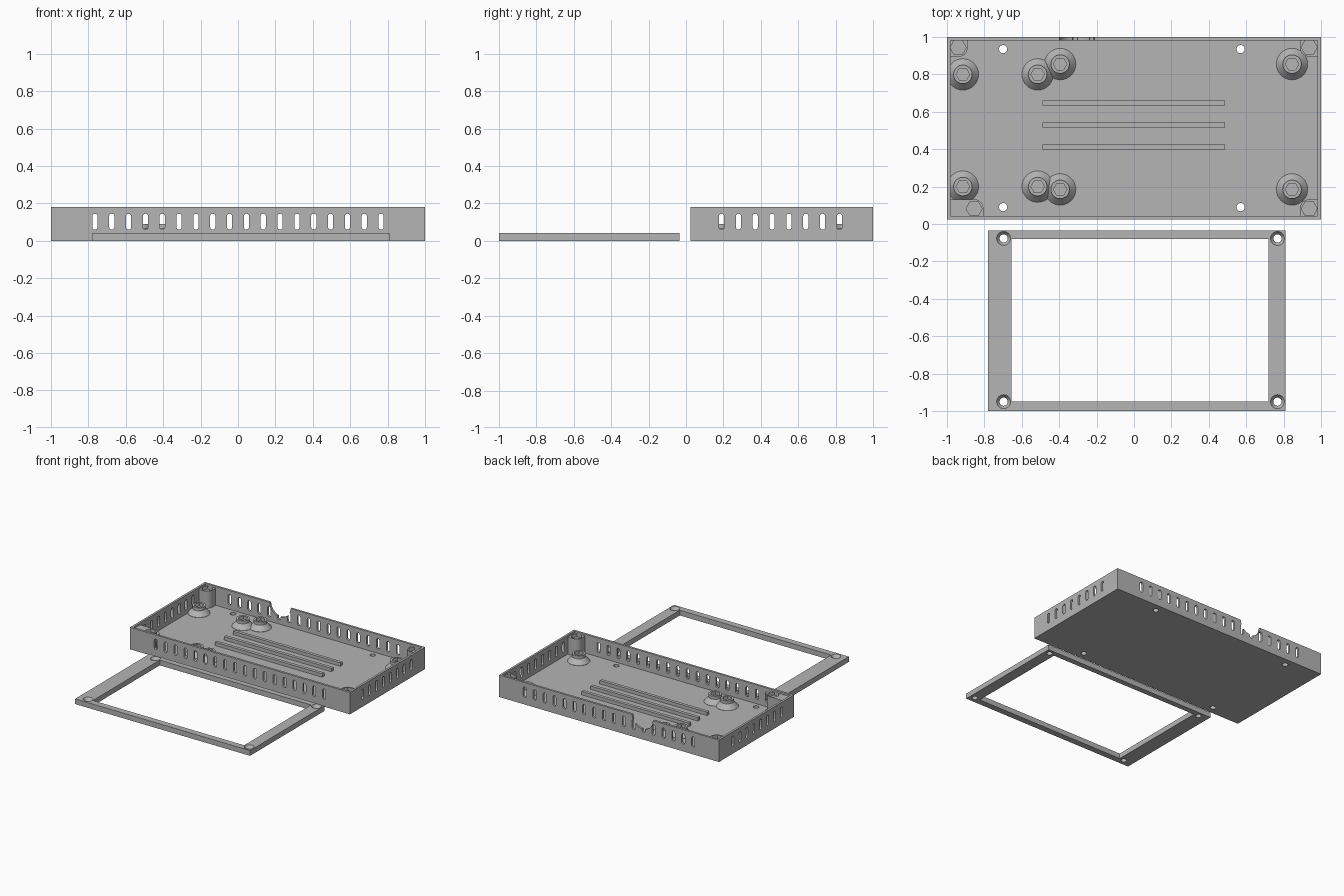
import bpy, bmesh
from math import pi, sin, cos
from mathutils import Matrix

cube = bpy.data.objects.get("Cube")
if cube:
    bpy.data.objects.remove(cube, do_unlink=True)

GREY = (0.46, 0.46, 0.46, 1)
mat = bpy.data.materials.new("plain_grey")
mat.use_nodes = True
mat.diffuse_color = GREY
mat.node_tree.nodes["Principled BSDF"].inputs["Base Color"].default_value = GREY

WALL, FLOOR, TOP = 0.018, 0.025, 0.18
FRONT, BACK = 0.025, 1.0


def finish(name, bm):
    bmesh.ops.recalc_face_normals(bm, faces=bm.faces)
    mesh = bpy.data.meshes.new(name)
    bm.to_mesh(mesh)
    bm.free()
    mesh.materials.append(mat)
    obj = bpy.data.objects.new(name, mesh)
    bpy.context.collection.objects.link(obj)
    return obj


def add_box(bm, x0, x1, y0, y1, z0, z1):
    m = Matrix.Translation(((x0 + x1) / 2, (y0 + y1) / 2, (z0 + z1) / 2))
    bmesh.ops.create_cube(bm, size=1, matrix=m @ Matrix.Diagonal((x1 - x0, y1 - y0, z1 - z0, 1)))


def box(name, *bounds):
    bm = bmesh.new()
    add_box(bm, *bounds)
    return finish(name, bm)


def add_loft(bm, rings):
    """Skin equal-length rings of points and cap both ends."""
    loops = [[bm.verts.new(p) for p in ring] for ring in rings]
    n = len(loops[0])
    for a, b in zip(loops, loops[1:]):
        for i in range(n):
            j = (i + 1) % n
            bm.faces.new((a[i], a[j], b[j], b[i]))
    bm.faces.new(loops[0][::-1])
    bm.faces.new(loops[-1])


def add_turned(bm, x, y, profile, sides=32):
    """Round or polygonal solid from (radius, z) pairs."""
    add_loft(bm, [[(x + r * cos(2 * pi * i / sides), y + r * sin(2 * pi * i / sides), z)
                   for i in range(sides)] for r, z in profile])


def cut(obj, cutter):
    mod = obj.modifiers.new("cut", "BOOLEAN")
    mod.operation, mod.solver, mod.object = "DIFFERENCE", "EXACT", cutter
    bpy.context.view_layer.objects.active = obj
    bpy.ops.object.modifier_apply(modifier=mod.name)
    bpy.data.objects.remove(cutter, do_unlink=True)


def smooth(obj):
    bpy.ops.object.select_all(action="DESELECT")
    obj.select_set(True)
    bpy.context.view_layer.objects.active = obj
    bpy.ops.object.shade_smooth_by_angle(angle=pi / 7)


def slot_cutter(centres, along_y):
    """Row of upright rounded slots through a pair of walls."""
    bm = bmesh.new()
    r, low, high = 0.014, 0.074, 0.131
    for c in centres:
        shape = [(c + r * cos(pi * i / 8), high + r * sin(pi * i / 8)) for i in range(9)]
        shape += [(c - r * cos(pi * i / 8), low - r * sin(pi * i / 8)) for i in range(9)]
        if along_y:
            rings = [[(u, y, z) for u, z in shape] for y in (-0.1, 1.1)]
        else:
            rings = [[(x, u, z) for u, z in shape] for x in (-1.1, 1.1)]
        add_loft(bm, rings)
    return finish("slot_cutter", bm)


# Tray shell with vent slots
tray = box("tray", -1, 1, FRONT, BACK, 0, TOP)
cut(tray, box("cavity", WALL - 1, 1 - WALL, FRONT + WALL, BACK - WALL, FLOOR, 0.3))
cut(tray, slot_cutter([0.09 * (i - 8.5) for i in range(18)], True))
cut(tray, slot_cutter([0.19 + 0.09 * i for i in range(8)], False))

# Round cable notch in the back wall
bm = bmesh.new()
add_loft(bm, [[(-0.305 + 0.094 * cos(2 * pi * i / 32), y, TOP + 0.094 * sin(2 * pi * i / 32))
               for i in range(32)] for y in (0.95, 1.05)])
cut(tray, finish("notch", bm))

# Screw holes in the tray floor
bm = bmesh.new()
for x in (-0.70, 0.57):
    for y in (0.09, 0.935):
        add_turned(bm, x, y, [(0.022, -0.1), (0.022, 0.1)], 24)
cut(tray, finish("floor_holes", bm))
smooth(tray)

# Raised support ribs
for i, y in enumerate((0.412, 0.53, 0.647)):
    box(f"rib_{i + 1}", -0.49, 0.487, y - 0.0135, y + 0.0135, FLOOR - 0.01, 0.053)

# Corner posts with hexagonal nut pockets
R = 0.05
for name, cx, cy, sx, sy in (("back_right_post", -0.94, 0.943, -1, 1),
                             ("back_left_post", 0.937, 0.945, 1, 1),
                             ("front_right_post", -0.855, 0.082, -1, -1),
                             ("front_left_post", 0.937, 0.082, 1, -1)):
    wx, wy = sx * 0.99, (0.99 if sy > 0 else FRONT + 0.01)
    shape = [(wx, wy), (cx - sx * R, wy)]
    shape += [(cx - sx * R * cos(pi * i / 20), cy - sy * R * sin(pi * i / 20)) for i in range(11)]
    shape.append((wx, cy - sy * R))
    bm = bmesh.new()
    add_loft(bm, [[(x, y, z) for x, y in shape] for z in (0.01, 0.165)])
    post = finish(name, bm)
    bm = bmesh.new()
    add_turned(bm, cx, cy, [(0.043, 0.14), (0.043, 0.2)], 6)
    cut(post, finish("nut_pocket", bm))
    smooth(post)

# Board standoffs: flared foot, round collar and hexagonal pocket
pairs = ((-0.915, 0.20, 0.80), (-0.515, 0.20, 0.80), (-0.395, 0.185, 0.855), (0.845, 0.185, 0.855))
for i, (x, front_y, back_y) in enumerate(pairs):
    for side, y in (("front", front_y), ("back", back_y)):
        bm = bmesh.new()
        add_turned(bm, x, y, [(0.084, 0.015), (0.084, FLOOR + 0.002), (0.05, 0.065), (0.05, 0.09)])
        standoff = finish(f"{side}_standoff_{i + 1}", bm)
        bm = bmesh.new()
        add_turned(bm, x, y, [(0.036, 0.065), (0.036, 0.12)], 6)
        cut(standoff, finish("nut_pocket", bm))
        smooth(standoff)

# Separate retaining frame with countersunk corner holes
frame = box("retaining_frame", -0.78, 0.81, -1, -0.035, 0, 0.043)
cut(frame, box("opening", -0.655, 0.72, -0.948, -0.08, -0.1, 0.1))
bm = bmesh.new()
for x in (-0.697, 0.767):
    for y in (-0.95, -0.077):
        add_turned(bm, x, y, [(0.022, -0.1), (0.022, 0.02), (0.038, 0.044)])
cut(frame, finish("countersinks", bm))
smooth(frame)
